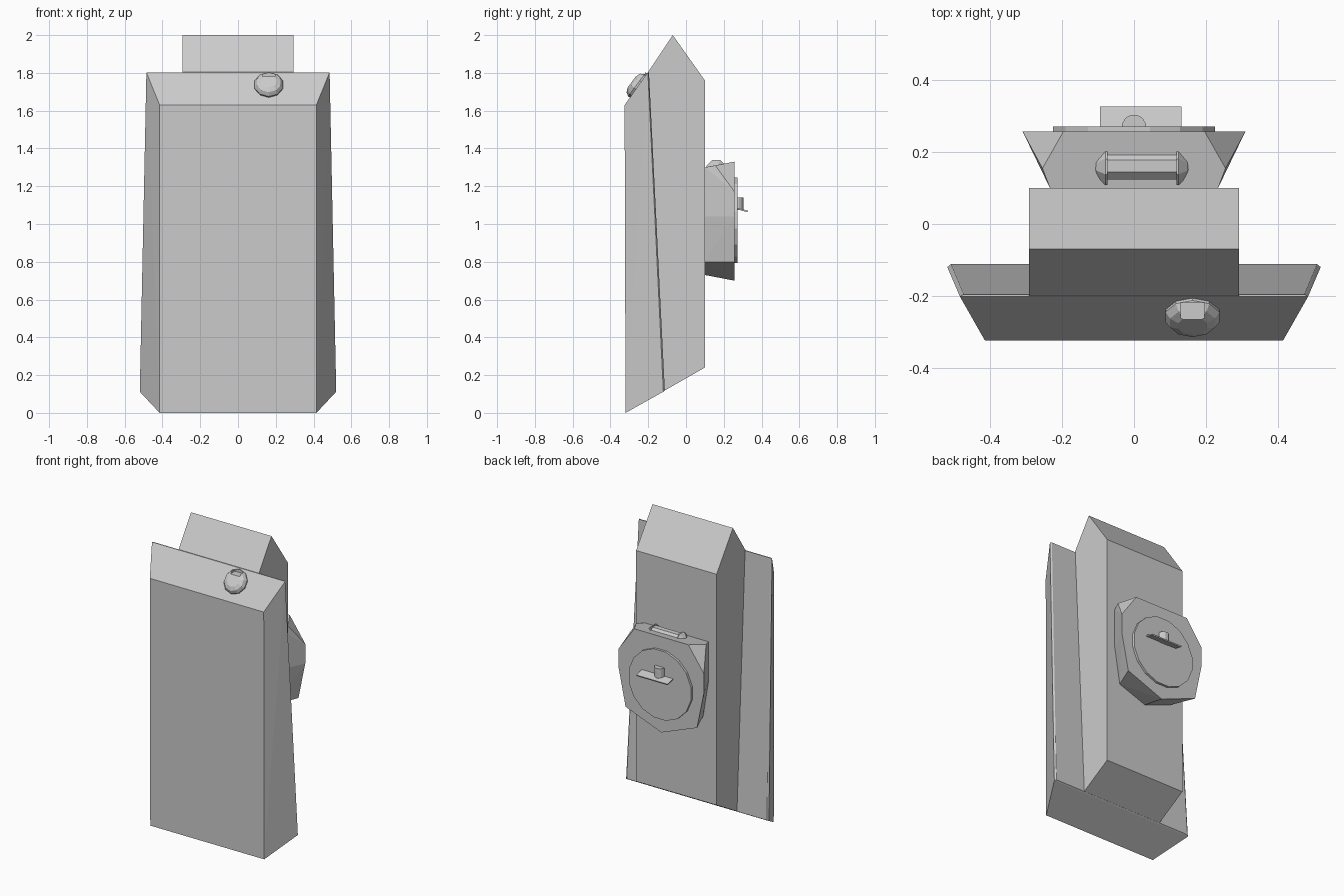
import bpy, bmesh, math
from mathutils import Vector, Matrix

if "Cube" in bpy.data.objects:
    bpy.data.objects.remove(bpy.data.objects["Cube"])


def finish(name, bm):
    bmesh.ops.recalc_face_normals(bm, faces=bm.faces)
    me = bpy.data.meshes.new(name)
    bm.to_mesh(me)
    bm.free()
    ob = bpy.data.objects.new(name, me)
    bpy.context.collection.objects.link(ob)
    return ob


def mirrored_hull(name, half):
    """Convex solid from right-hand points mirrored across x = 0."""
    bm = bmesh.new()
    pts = {(s * x, y, z) for x, y, z in half for s in (1, -1)}
    for p in sorted(pts):
        bm.verts.new(p)
    r = bmesh.ops.convex_hull(bm, input=bm.verts)
    junk = [v for v in r["geom_interior"] + r["geom_unused"]
            if isinstance(v, bmesh.types.BMVert)]
    if junk:
        bmesh.ops.delete(bm, geom=list(set(junk)), context='VERTS')
    bmesh.ops.dissolve_limit(bm, angle_limit=math.radians(1), verts=bm.verts, edges=bm.edges)
    return finish(name, bm)


def lathe(name, profile, sides, centre, axis, squash=(1, 1, 1)):
    """Solid of (radius, height) rings around an axis; ends are capped."""
    bm = bmesh.new()
    rot = Vector((0, 0, 1)).rotation_difference(Vector(axis)).to_matrix().to_4x4()
    rings = []
    for r, h in profile:
        rings.append([bm.verts.new((r * math.cos(a), r * math.sin(a), h))
                      for a in [math.tau * (i + .5) / sides for i in range(sides)]])
    for a, b in zip(rings, rings[1:]):
        for i in range(sides):
            j = (i + 1) % sides
            bm.faces.new((a[i], a[j], b[j], b[i]))
    bm.faces.new(rings[0])
    bm.faces.new(rings[-1])
    bm.transform(Matrix.Translation(centre) @ Matrix.Diagonal((*squash, 1)) @ rot)
    return finish(name, bm)


def box(name, lo, hi, tilt=0):
    bm = bmesh.new()
    lo, hi = Vector(lo), Vector(hi)
    bmesh.ops.create_cube(bm, size=1)
    bm.transform(Matrix.Translation((lo + hi) / 2) @ Matrix.Rotation(tilt, 4, 'X')
                 @ Matrix.Diagonal((*(hi - lo), 1)))
    return finish(name, bm)


# Front slab with slanted ends and splayed sides
mirrored_hull("front_slab", [
    (.415, -.325, 1.63), (.415, -.32, 0),
    (.485, -.202, 1.803), (.52, -.12, .112),
    (.475, -.196, 1.803), (.51, -.112, .118)])

# Rear block with a ridged top
mirrored_hull("rear_block", [
    (.293, -.2, 1.805), (.293, -.07, 2), (.293, .1, 1.76),
    (.293, .1, .24), (.293, -.115, .117)])

# Flared lock housing with chamfered upper corners
mirrored_hull("lock_housing", [
    (0, .1, .73), (.195, .1, .80), (.234, .1, 1.04), (.234, .1, 1.30),
    (0, .257, .70), (.26, .257, .80), (.31, .257, 1.04), (.31, .257, 1.17),
    (.197, .257, 1.33), (.255, .155, 1.31)])

# Dial on the lock
lathe("dial", [(.23, 0), (.23, .022)], 16, (0, .25, 1.02), (0, 1, 0))

# Tray and post on the dial
box("dial_tray", (-.095, .262, 1.071), (.132, .328, 1.079), math.radians(-15))
lathe("dial_post", [(.034, 0), (.034, .065)], 12, (0, .271, 1.075), (0, 0, 1))

# Bar handle with pointed ends on top of the lock
lathe("handle_bar", [(.043, -.1), (.043, .1)], 8, (.022, .162, 1.292), (1, 0, 0))
for side, s in (("left", -1), ("right", 1)):
    lathe("handle_end_" + side, [(.056, 0), (.056, .006), (.03, .03), (.006, .042)],
          8, (.022 + s * .096, .16, 1.288), (s, 0, 0))

# Domed knob on the sloping top, with a square notch
knob = lathe("knob", [(.076, -.01), (.079, .012), (.066, .032), (.042, .042)],
             10, (.163, -.25, 1.732), (0, -.806, .592))
notch = box("notch_cutter", (.13, -.272, 1.782), (.196, -.218, 1.9))
notch.hide_render = True
notch.hide_viewport = True
cut = knob.modifiers.new("notch", 'BOOLEAN')
cut.operation = 'DIFFERENCE'
cut.object = notch
cut.solver = 'EXACT'
